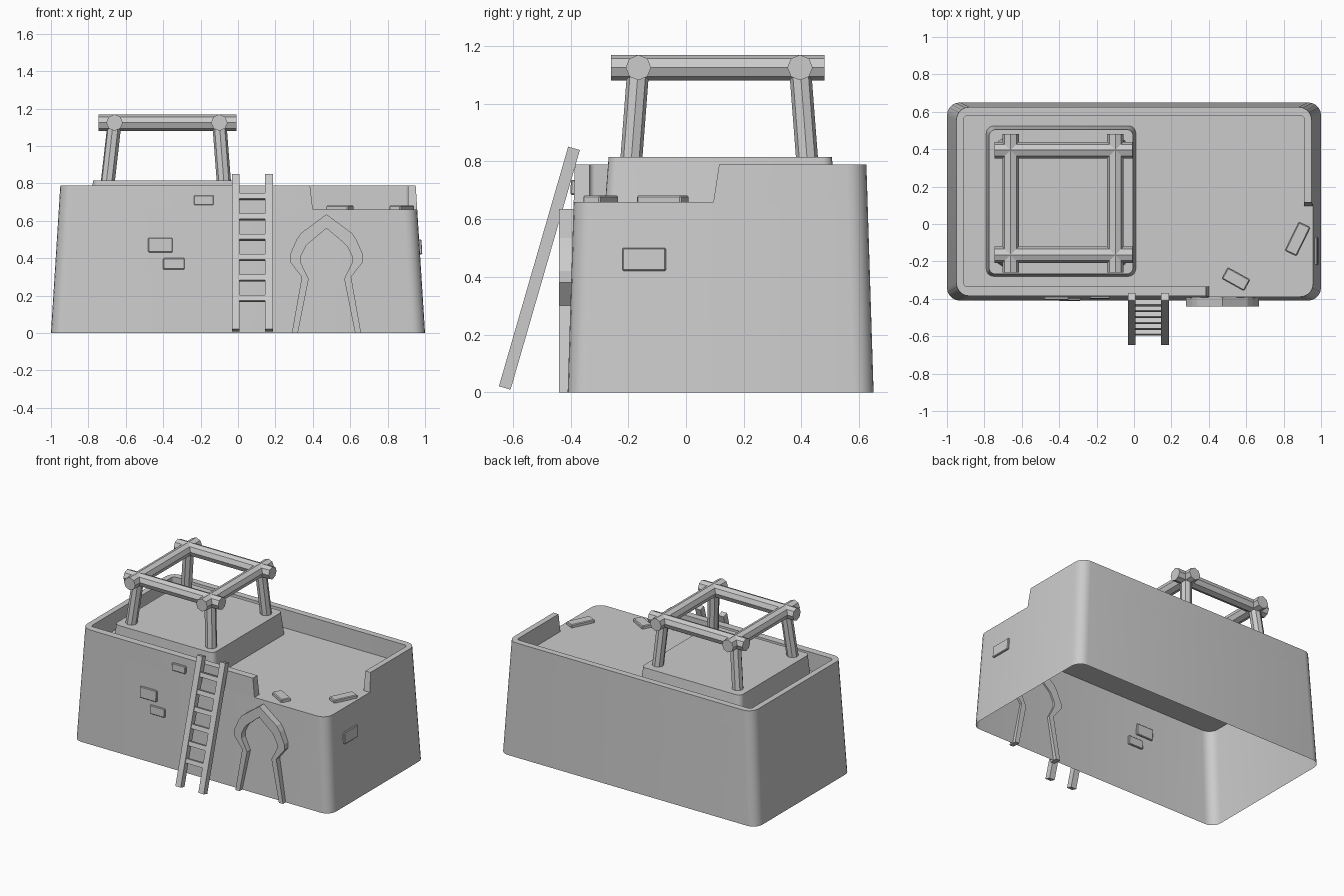
import bpy, bmesh, math
from mathutils import Vector, Matrix

cube = bpy.data.objects.get("Cube")
if cube:
    bpy.data.objects.remove(cube, do_unlink=True)

grey = bpy.data.materials.new("plain grey clay")
grey.use_nodes = True
COLOUR = (0.6, 0.6, 0.6, 1)
grey.diffuse_color = COLOUR
grey.node_tree.nodes["Principled BSDF"].inputs["Base Color"].default_value = COLOUR


def finish(name, bm, smooth=False, recalc=True):
    if recalc:
        bmesh.ops.recalc_face_normals(bm, faces=bm.faces)
    mesh = bpy.data.meshes.new(name)
    bm.to_mesh(mesh)
    bm.free()
    mesh.materials.append(grey)
    ob = bpy.data.objects.new(name, mesh)
    bpy.context.collection.objects.link(ob)
    if smooth:
        bpy.ops.object.select_all(action="DESELECT")
        ob.select_set(True)
        bpy.context.view_layer.objects.active = ob
        bpy.ops.object.shade_smooth_by_angle(angle=math.radians(35))
    return ob


def rounded(x0, x1, y0, y1, r, z, seg=5):
    """Rounded rectangle, anticlockwise from the back +x corner."""
    pts = []
    centres = [(x1 - r, y1 - r), (x0 + r, y1 - r), (x0 + r, y0 + r), (x1 - r, y0 + r)]
    for q, (cx, cy) in enumerate(centres):
        for i in range(seg + 1):
            a = math.pi / 2 * (q + i / seg)
            pts.append(Vector((cx + r * math.cos(a), cy + r * math.sin(a), z)))
    return pts


def skin(bm, rings, closed=True):
    """Join matching rows of points with quads and return the vertex rows."""
    rows = [[bm.verts.new(p) for p in ring] for ring in rings]
    n = len(rows[0])
    for a, b in zip(rows, rows[1:]):
        for i in range(n if closed else n - 1):
            j = (i + 1) % n
            bm.faces.new((a[i], a[j], b[j], b[i]))
    return rows


def box(name, size, matrix, bevel=0.0):
    bm = bmesh.new()
    bmesh.ops.create_cube(bm, size=1, matrix=matrix @ Matrix.Diagonal((*size, 1)))
    if bevel:
        bmesh.ops.bevel(bm, geom=bm.edges[:], offset=bevel, segments=1, affect="EDGES")
    return finish(name, bm)


def log(name, a, b, radius):
    a, b = Vector(a), Vector(b)
    bm = bmesh.new()
    turn = (b - a).to_track_quat("Z", "Y").to_matrix().to_4x4()
    bmesh.ops.create_cone(bm, cap_ends=True, segments=8, radius1=radius, radius2=radius,
                          depth=(b - a).length, matrix=Matrix.Translation((a + b) / 2) @ turn)
    return finish(name, bm)


# Building shell, open underneath, with the roof deck on top
DECK, TOP = 0.66, 0.79


def wall_ring(z):
    t = z / TOP
    return rounded(-1 + 0.05 * t, 1 - 0.05 * t, -0.41 + 0.025 * t, 0.65 - 0.025 * t, 0.07, z)


bm = bmesh.new()
rows = skin(bm, [wall_ring(0), wall_ring(DECK)])
bm.faces.new(rows[1])
finish("building_walls", bm, smooth=True, recalc=False)


# Parapet running round the deck, broken away at the front +x corner
def parapet_row(z, inner):
    t = (z - DECK) / (TOP - DECK)
    ring = rounded(-0.91, 0.91, -0.335, 0.58, 0.02, z) if inner else wall_ring(z)
    ring = ring[:18]
    start = Vector((ring[0].x, 0.095 + 0.02 * t, z))
    end = Vector((0.40 - 0.015 * t, ring[-1].y, z))
    return [start] + ring + [end]


bm = bmesh.new()
rows = skin(bm, [parapet_row(DECK, False), parapet_row(TOP, False),
                 parapet_row(TOP, True), parapet_row(DECK, True)], closed=False)
for k in (0, -1):
    bm.faces.new([row[k] for row in rows])
finish("parapet", bm, smooth=True)

# Raised platform on the deck
bm = bmesh.new()
rows = skin(bm, [rounded(-0.79, 0.01, -0.28, 0.525, 0.04, DECK),
                 rounded(-0.775, -0.005, -0.268, 0.505, 0.035, 0.815)])
bm.faces.new(rows[1])
finish("platform", bm, smooth=True, recalc=False)

# Log frame: four leaning posts carrying crossed beams
BEAM_Z = 1.125
XS, YS = (-0.66, -0.10), (-0.165, 0.395)
for x, side in zip(XS, ("right", "left")):
    log("beam_" + side, (x, -0.26, BEAM_Z), (x, 0.48, BEAM_Z), 0.044)
    for y, end in zip(YS, ("front", "back")):
        dx = -0.037 if side == "right" else 0.025
        dy = -0.025 if end == "front" else 0.025
        log(f"post_{end}_{side}", (x + dx, y + dy, 0.8), (x, y, BEAM_Z), 0.038)
for y, end in zip(YS, ("front", "back")):
    log("beam_" + end, (-0.745, y, BEAM_Z), (-0.008, y, BEAM_Z), 0.044)

# Ladder leaning on the front wall
foot, head = Vector((0, -0.628, 0.015)), Vector((0, -0.388, 0.845))
rise = head - foot
lean = Matrix.Rotation(-math.atan2(rise.y, rise.z), 4, "X")
for x, side in ((-0.012, "right"), (0.166, "left")):
    mid = (foot + head) / 2 + Vector((x, 0, 0))
    box("ladder_rail_" + side, (0.042, 0.042, rise.length), Matrix.Translation(mid) @ lean)
for i in range(6):
    p = foot + rise * ((0.185 + 0.109 * i - foot.z) / rise.z)
    box(f"ladder_rung_{i + 1}", (0.15, 0.03, 0.03),
        Matrix.Translation((0.077, p.y, p.z)) @ lean)

# Pointed arch moulding around the doorway
OUTER = [(0.185, 0), (0.132, 0.3), (0.195, 0.38), (0.195, 0.42), (0.16, 0.5), (0.135, 0.535), (0, 0.635)]
INNER = [(0.153, 0), (0.095, 0.29), (0.137, 0.375), (0.137, 0.41), (0.11, 0.465), (0.095, 0.48), (0, 0.56)]


def arch_row(half, y):
    both = half + [(-x, z) for x, z in reversed(half[:-1])]
    return [Vector((0.473 + x, y, z)) for x, z in both]


bm = bmesh.new()
rows = skin(bm, [arch_row(OUTER, -0.384), arch_row(OUTER, -0.44), arch_row(INNER, -0.44),
                 arch_row(INNER, -0.384), arch_row(OUTER, -0.384)], closed=False)
for k in (0, -1):
    bm.faces.new([row[k] for row in rows[:4]])
bmesh.ops.remove_doubles(bm, verts=bm.verts, dist=0.0001)
finish("door_arch", bm)

# Bricks showing through the plaster, tilted with the walls
tilt = math.atan2(0.025, TOP)
for i, (x, z, w, h) in enumerate([(-0.415, 0.47, 0.13, 0.078), (-0.343, 0.37, 0.115, 0.06),
                                  (-0.183, 0.71, 0.105, 0.052)]):
    y = -0.41 + 0.025 * z / TOP
    box(f"front_brick_{i + 1}", (w, 0.024, h),
        Matrix.Translation((x, y, z)) @ Matrix.Rotation(-tilt, 4, "X"), 0.004)
box("side_brick", (0.024, 0.15, 0.08),
    Matrix.Translation((0.971, -0.145, 0.46)) @ Matrix.Rotation(-2 * tilt, 4, "Y"), 0.004)

# Loose bricks lying on the deck
for i, (x, y, length, angle) in enumerate([(0.875, -0.08, 0.17, 64), (0.545, -0.295, 0.135, -29)]):
    box(f"deck_brick_{i + 1}", (length, 0.068, 0.04),
        Matrix.Translation((x, y, 0.662)) @ Matrix.Rotation(math.radians(angle), 4, "Z"), 0.005)
